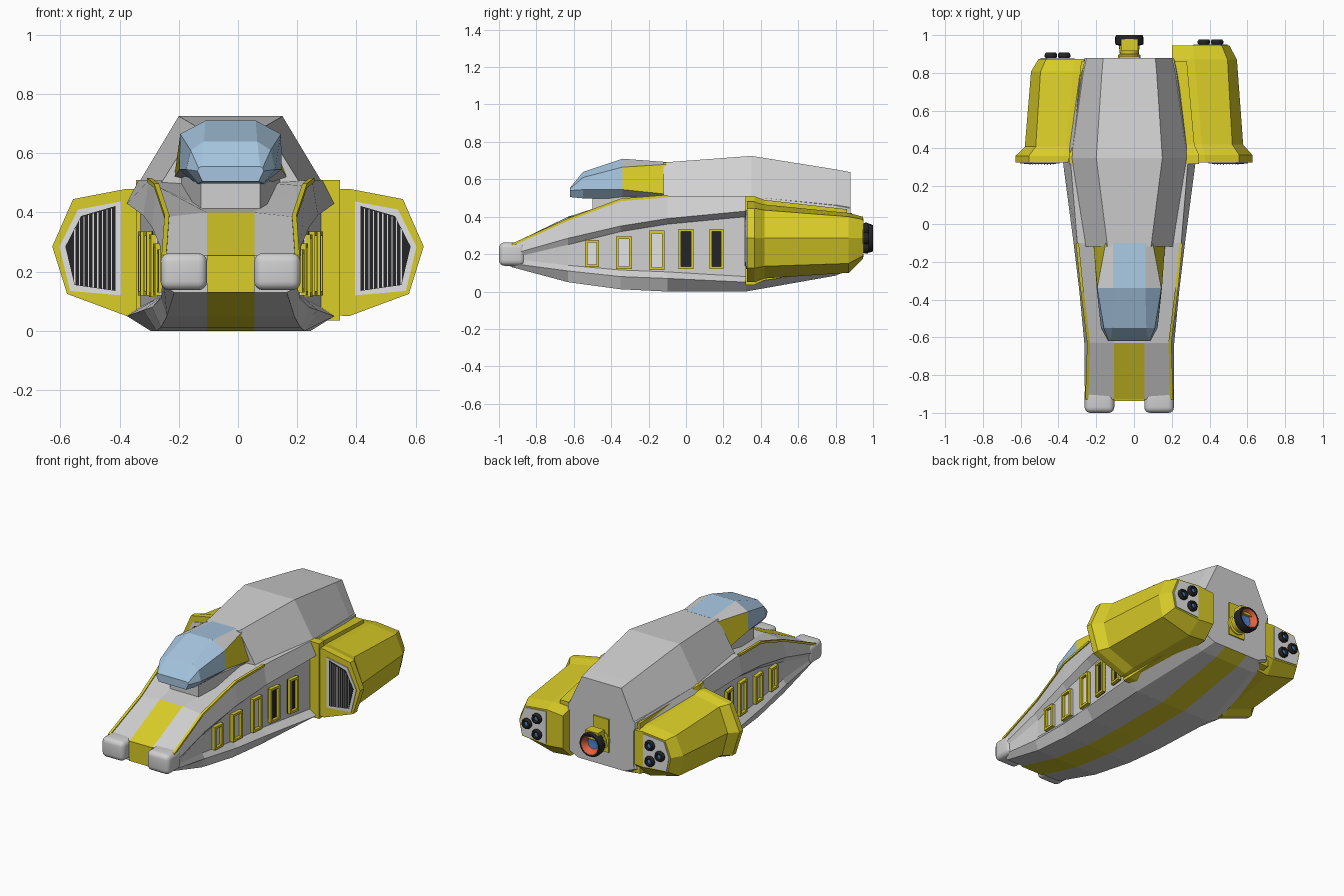
import bpy, bmesh, math
from mathutils import Vector

if "Cube" in bpy.data.objects:
    bpy.data.objects.remove(bpy.data.objects["Cube"])

CX = -0.025  # hull centre line


def material(name, r, g, b):
    m = bpy.data.materials.new(name)
    m.diffuse_color = (r, g, b, 1)
    m.use_nodes = True
    m.node_tree.nodes["Principled BSDF"].inputs["Base Color"].default_value = m.diffuse_color
    return m


GREY = material("hull grey", .63, .63, .63)
YELLOW = material("yellow", .70, .61, .02)
WHITE = material("pale grey", .76, .76, .76)
BLACK = material("black", .018, .018, .02)
GLASS = material("glass blue", .38, .56, .74)
ORANGE = material("orange glow", .75, .12, .05)
BLUE = material("blue glow", .07, .22, .60)


def finish(name, bm, mats, smooth=False):
    bmesh.ops.recalc_face_normals(bm, faces=bm.faces[:])
    me = bpy.data.meshes.new(name)
    bm.to_mesh(me)
    bm.free()
    for m in mats:
        me.materials.append(m)
    ob = bpy.data.objects.new(name, me)
    bpy.context.collection.objects.link(ob)
    if smooth:
        bpy.ops.object.select_all(action='DESELECT')
        ob.select_set(True)
        bpy.context.view_layer.objects.active = ob
        bpy.ops.object.shade_smooth_by_angle(angle=math.radians(40))
    return ob


def loft(name, rings, mats, rule=lambda s, j: 0):
    """Skin a list of closed rings and cap both ends."""
    bm = bmesh.new()
    vs = [[bm.verts.new(p) for p in r] for r in rings]
    n = len(vs[0])
    for s in range(len(vs) - 1):
        for j in range(n):
            k = (j + 1) % n
            f = bm.faces.new((vs[s][j], vs[s][k], vs[s + 1][k], vs[s + 1][j]))
            f.material_index = rule(s, j)
    bm.faces.new(vs[0])
    bm.faces.new(vs[-1])
    return finish(name, bm, mats)


def sym(y, half):
    """Full ring from a right half section listed bottom to top."""
    return [(CX + x, y, z) for x, z in half] + [(CX - x, y, z) for x, z in reversed(half)]


def box(name, x0, x1, y0, y1, z0, z1, mat):
    return loft(name, [[(x0, y, z0), (x1, y, z0), (x1, y, z1), (x0, y, z1)] for y in (y0, y1)], [mat])


def lathe(name, x, z, prof, mats, seg=16):
    """Turn (radius, y, material) points around a y axis."""
    bm = bmesh.new()
    rows = [[bm.verts.new((x + r * math.cos(a * math.tau / seg), y, z + r * math.sin(a * math.tau / seg)))
             for a in range(seg)] for r, y, m in prof]
    for i in range(len(rows) - 1):
        for a in range(seg):
            b = (a + 1) % seg
            f = bm.faces.new((rows[i][a], rows[i][b], rows[i + 1][b], rows[i + 1][a]))
            f.material_index = prof[i + 1][2]
    bm.faces.new(rows[0]).material_index = prof[1][2]
    bm.faces.new(rows[-1]).material_index = prof[-1][2]
    return finish(name, bm, mats, True)


# Lower hull with recessed side walls: y, bottom z, then widths and heights
HULL = [  # y, zb, wb, chine w/z, wall w, wall lo/hi, lip w/z, shoulder w/z, deck w/z
    (-.93, .13, .19, .225, .15, .23, .175, .18, .235, .20, .225, .25, .08, .255),
    (-.63, .05, .215, .235, .11, .215, .14, .25, .238, .285, .215, .385, .08, .40),
    (-.35, .012, .235, .265, .08, .235, .115, .32, .265, .35, .25, .49, .12, .43),
    (-.10, .0, .25, .295, .07, .255, .105, .36, .295, .39, .275, .51, .12, .50),
    (.32, .0, .27, .35, .05, .305, .08, .40, .35, .43, .31, .51, .12, .51),
    (.80, .085, .19, .26, .12, .25, .14, .40, .26, .42, .25, .46, .12, .50),
    (.88, .12, .16, .23, .15, .225, .17, .39, .235, .41, .235, .445, .12, .50)]
rings = []
for y, zb, wb, wc, zc, wi, lo, hi, wl, zl, ws, zs, wd, zd in HULL:
    rings.append(sym(y, [(.08, zb), (wb, zb), (wc, zc), (wi, lo), (wi, hi), (wl, zl), (ws, zs), (wd, zd)]))
loft("hull", rings, [GREY, YELLOW], lambda s, j: 1 if j == 15 or (j == 7 and s == 0) else 0)
box("nose_stripe", CX - .08, CX + .08, -.938, -.929, .13, .255, YELLOW)

# Rounded nose bumpers
for side in (-1, 1):
    bm = bmesh.new()
    bmesh.ops.create_cube(bm, size=1)
    for v in bm.verts:
        v.co = Vector((CX + side * .158 + v.co.x * .157, -.93 + v.co.y * .14, .2 + v.co.z * .125))
    bmesh.ops.bevel(bm, geom=bm.edges[:], offset=.03, segments=4, profile=.5, affect='EDGES')
    finish("nose_bumper", bm, [GREY], True)

# Yellow trim rails along the shoulder edges
for side in (-1, 1):
    rr = []
    for h in HULL[:4]:
        x, z = CX + side * h[10], h[11]
        rr.append([(x + a * .008, h[0], z + b * .007) for a, b in ((-1, -1), (1, -1), (1, 1), (-1, 1))])
    loft("shoulder_trim", rr, [YELLOW])

# Upper cabin
loft("cabin", [sym(-.12, [(.24, .49), (.115, .69)]),
               sym(.35, [(.31, .50), (.175, .725)]),
               sym(.80, [(.25, .45), (.145, .653)]),
               sym(.88, [(.235, .43), (.138, .638)])], [GREY])

# Cockpit neck, glass canopy and its rear fairing
loft("cockpit_neck", [sym(-.50, [(.10, .40), (.10, .50)]), sym(-.10, [(.17, .40), (.17, .53)])], [GREY])
mid = sym(-.34, [(.115, .495), (.173, .545), (.17, .665), (.085, .71)])
loft("canopy_glass", [sym(-.62, [(.095, .505), (.112, .54), (.108, .55), (.10, .555)]),
                      sym(-.55, [(.11, .498), (.15, .545), (.135, .61), (.09, .64)]), mid], [GLASS])
loft("canopy_fairing", [mid, sym(-.10, [(.115, .50), (.19, .52), (.125, .68), (.085, .692)])],
     [GREY, YELLOW, GLASS], lambda s, j: 2 if j == 3 else 1 if j in (1, 5) else 0)


# Side windows on the recessed walls
def wall_x(y):
    for a, b in zip(HULL, HULL[1:]):
        if a[0] <= y <= b[0]:
            return a[5] + (b[5] - a[5]) * (y - a[0]) / (b[0] - a[0])


def wall_panel(name, side, y0, y1, z0, z1, depth, mat):
    r = []
    for y in (y0, y1):
        a, b = CX + side * (wall_x(y) - .01), CX + side * (wall_x(y) + depth)
        r.append([(a, y, z0), (b, y, z0), (b, y, z1), (a, y, z1)])
    loft(name, r, [mat])


WINDOWS = [(-.54, -.465, .13, .275), (-.375, -.29, .12, .295), (-.195, -.115, .115, .325),
           (-.04, .04, .12, .335), (.125, .20, .12, .335)]
for side in (-1, 1):
    for i, (y0, y1, z0, z1) in enumerate(WINDOWS):
        t = .014
        wall_panel("window_pane", side, y0, y1, z0, z1, .005, WHITE if i < 3 else BLACK)
        for a, b, c, d in ((y0, y0 + t, z0, z1), (y1 - t, y1, z0, z1), (y0, y1, z0, z0 + t), (y0, y1, z1 - t, z1)):
            wall_panel("window_frame", side, a, b, c, d, .022, YELLOW)

# Engine pods: y, inner x, mid x, outer x, top z, upper z, lower z, bottom z
POD = [(.325, .375, .557, .627, .48, .445, .125, .05),
       (.365, .375, .557, .627, .48, .445, .125, .05),
       (.42, .36, .52, .578, .465, .435, .135, .07),
       (.87, .32, .495, .545, .42, .40, .15, .10),
       (.945, .31, .465, .505, .40, .385, .19, .175)]
NOZZLES = [(.37, .335), (.44, .285), (.37, .235)]


def pod(side, ys):
    Y = lambda y: .325 + (y - .325) * ys
    outline = lambda y, pts: [(side * x, y, z) for x, z in pts]
    loft("engine_pod", [outline(Y(y), [(.2, zt - .01), (xi, zt), (xm, z1), (xo, .285), (xm + .02, z2), (xi, zb), (.2, zb + .01)])
                        for y, xi, xm, xo, zt, z1, z2, zb in POD], [YELLOW])
    # Mounting flange against the hull
    loft("pod_flange", [outline(y, [(.2, a), (x, a), (x, b), (.2, b)])
                        for y, x, a, b in ((.318, .345, .035, .51), (.365, .345, .035, .51), (.42, .32, .06, .49), (.86, .28, .12, .44))], [YELLOW])
    # Intake: pale frame, dark opening, louvres
    frame = [(.395, .437), (.54, .41), (.603, .285), (.567, .135), (.395, .12)]
    hole = [(.413, .422), (.53, .388), (.583, .285), (.552, .155), (.413, .135)]
    loft("intake_frame", [outline(y, frame) for y in (.320, .327)], [WHITE])
    loft("intake_opening", [outline(y, hole) for y in (.317, .323)], [BLACK])
    for i in range(9):
        x = .427 + i * .0155
        top = .418 - (x - .413) * .29 if x < .53 else .388 - (x - .53) * 1.94
        bot = .135 + (x - .413) * .144 if x < .552 else .155 + (x - .552) * 4.2
        box("intake_louvre", side * x - .002, side * x + .002, .313, .319, bot, top, WHITE)
    # Rear plate with three small nozzles
    e = Y(.945)
    loft("pod_rear_plate", [outline(y, [(.315, .39), (.46, .376), (.495, .285), (.478, .197), (.315, .185)])
                            for y in (e - .002, e + .005)], [WHITE])
    for x, z in NOZZLES:
        lathe("pod_nozzle", side * x, z, [(.024, e, 0), (.033, e + .012, 0), (.033, e + .022, 0), (.027, e + .033, 0),
                                          (.018, e + .033, 0), (.014, e + .022, 0), (.003, e + .024, 1)], [BLACK, BLUE], 12)


pod(1, 1.0)
pod(-1, .885)

# Main thruster and its mounting plate
TZ = .285
box("thruster_plate", CX - .055, CX + .055, .875, .888, .21, .42, YELLOW)
lathe("main_thruster", CX, TZ,
      [(.06, .88, 1), (.06, .895, 1), (.05, .90, 1), (.055, .945, 1), (.074, .95, 0), (.076, .985, 0), (.07, 1.0, 0),
       (.06, 1.0, 0), (.035, .965, 2), (.004, .96, 3)], [BLACK, YELLOW, ORANGE, BLUE], 20)
box("thruster_clamp", CX - .045, CX + .045, .915, .98, TZ + .03, TZ + .08, YELLOW)
